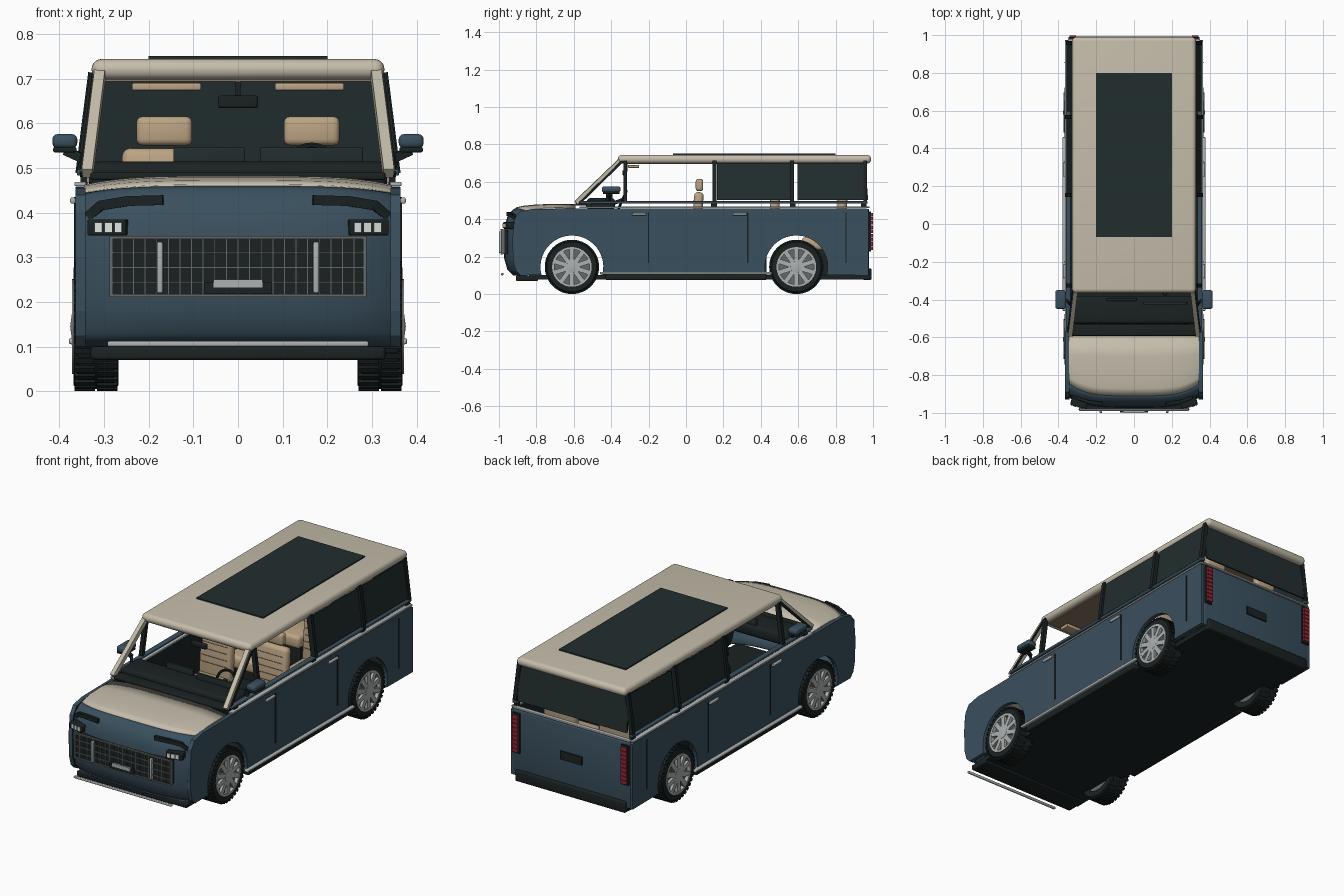
import bpy, bmesh, math
from mathutils import Vector, Matrix, Euler

if bpy.data.objects.get("Cube"):
    bpy.data.objects.remove(bpy.data.objects["Cube"], do_unlink=True)


def paint(name, r, g, b):
    m = bpy.data.materials.new(name)
    m.use_nodes = True
    m.diffuse_color = (r, g, b, 1)
    m.node_tree.nodes["Principled BSDF"].inputs["Base Color"].default_value = (r, g, b, 1)
    return m


BLUE = paint("slate blue paint", .042, .080, .112)
CREAM = paint("cream paint", .56, .51, .41)
BLACK = paint("black trim", .011, .016, .016)
GLASS = paint("dark glass", .016, .027, .028)
TAN = paint("tan leather", .50, .37, .23)
SILVER = paint("silver metal", .42, .44, .44)
GREY = paint("dark grey metal", .13, .14, .14)
RED = paint("red lamp", .30, .02, .035)
WHITE = paint("white lamp", .75, .77, .75)
LINING = paint("brown lining", .25, .18, .12)
SIDES = ((1, "left"), (-1, "right"))


def finish(name, bm, *mats, smooth=True):
    bmesh.ops.recalc_face_normals(bm, faces=bm.faces)
    me = bpy.data.meshes.new(name)
    bm.to_mesh(me)
    bm.free()
    ob = bpy.data.objects.new(name, me)
    bpy.context.collection.objects.link(ob)
    for m in mats:
        me.materials.append(m)
    if smooth:
        bpy.ops.object.select_all(action='DESELECT')
        ob.select_set(True)
        bpy.context.view_layer.objects.active = ob
        bpy.ops.object.shade_smooth_by_angle(angle=math.radians(35))
    return ob


def add_block(bm, loc, size, rot=(0, 0, 0)):
    mx = Matrix.LocRotScale(Vector(loc), Euler(rot), Vector(size))
    bmesh.ops.create_cube(bm, size=1, matrix=mx)


def box(name, mat, loc, size, bevel=0, rot=(0, 0, 0), seg=3):
    bm = bmesh.new()
    add_block(bm, (0, 0, 0), size)
    if bevel:
        bmesh.ops.bevel(bm, geom=bm.edges[:], offset=bevel, segments=seg, affect='EDGES', profile=.5)
    bm.transform(Matrix.LocRotScale(Vector(loc), Euler(rot), None))
    return finish(name, bm, mat, smooth=bevel > 0)


def strut(name, mat, points, w, d):
    """Square bar following a path of points."""
    bm = bmesh.new()
    for a, b in zip(points, points[1:]):
        a, b = Vector(a), Vector(b)
        q = (b - a).to_track_quat('Z', 'Y')
        bmesh.ops.create_cube(bm, size=1, matrix=Matrix.LocRotScale(
            (a + b) / 2, q, Vector((w, d, (b - a).length + w * .3))))
    return finish(name, bm, mat, smooth=False)


def lathe(name, mat, profile, centre, steps=40):
    """Spin a closed (x, radius) profile about the x axis."""
    bm = bmesh.new()
    vs = [bm.verts.new((x, 0, r)) for x, r in profile]
    es = [bm.edges.new((vs[i], vs[i - 1])) for i in range(len(vs))]
    bmesh.ops.spin(bm, geom=vs + es, cent=(0, 0, 0), axis=(1, 0, 0), angle=math.tau,
                   steps=steps, use_merge=True)
    bmesh.ops.remove_doubles(bm, verts=bm.verts, dist=1e-5)
    bm.transform(Matrix.Translation(centre))
    return finish(name, bm, mat)


def sheet(name, mat, profile, half):
    """Bowed panel across x; profile points are (y, z, sweep, crown)."""
    bm = bmesh.new()
    n = 28
    rows = []
    for y, z, sweep, crown in profile:
        row = []
        for i in range(n + 1):
            u = math.sin((i / n - .5) * math.pi)
            row.append(bm.verts.new((half * u, y + sweep * u ** 4, z - crown * u ** 4)))
        rows.append(row)
    for a, b in zip(rows, rows[1:]):
        for i in range(n):
            bm.faces.new((a[i], a[i + 1], b[i + 1], b[i]))
    ob = finish(name, bm, mat)
    mod = ob.modifiers.new("thickness", 'SOLIDIFY')
    mod.thickness = .012
    mod.offset = -1
    return ob


# Nose and hood
sheet("front_fascia", BLUE, [(-.925, .10, .05, 0), (-.955, .13, .06, 0), (-.972, .19, .06, 0),
      (-.975, .30, .06, 0), (-.968, .37, .06, 0), (-.953, .42, .06, .005),
      (-.925, .452, .065, .015), (-.90, .464, .065, .02)], .35)
sheet("hood", CREAM, [(-.91, .463, .065, .018), (-.87, .472, .06, .02), (-.80, .479, .04, .02),
      (-.70, .482, .01, .02), (-.59, .480, 0, .02)], .345)
box("chin", BLACK, (0, -.85, .085), (.66, .12, .03), .008)
box("chin_strip", SILVER, (0, -.982, .106), (.585, .014, .012), .004)

# Body sides with wheel arches
WHEELS = ((-.61, "front"), (.59, "rear"))
for s, side in SIDES:
    outline = [(.975, .10), (.975, .45), (.965, .457), (-.59, .457), (-.82, .455), (-.89, .44),
               (-.918, .40), (-.928, .30), (-.925, .18), (-.91, .125), (-.885, .10)]
    for wy, _ in WHEELS:
        for i in range(25):
            a = math.radians(195 - i * 210 / 24)
            outline.append((wy + .168 * math.cos(a), .145 + .168 * math.sin(a)))
    bm = bmesh.new()
    face = bm.faces.new([bm.verts.new((s * .342, y, z)) for y, z in outline])
    ext = bmesh.ops.extrude_face_region(bm, geom=[face])
    bmesh.ops.translate(bm, vec=(s * .022, 0, 0), verts=[v for v in ext["geom"] if isinstance(v, bmesh.types.BMVert)])
    ob = finish(side + "_body_side", bm, BLUE, BLACK, smooth=False)
    for p in ob.data.polygons:
        p.material_index = int(p.normal.x * s < -.9)
    # Door seams, handles, belt rails and steps
    for i, (y, z, h) in enumerate(((-.20, .30, .27), (.33, .30, .27), (.855, .30, .27))):
        box(f"{side}_door_seam_{i}", BLACK, (s * .365, y, z), (.004, .006, h))
    for i, y in enumerate((-.25, .288)):
        box(f"{side}_door_handle_{i}", SILVER, (s * .37, y, .427), (.012, .075, .014), .004)
    box(side + "_lower_belt_rail", SILVER, (s * .353, .20, .464), (.026, 1.54, .010), .003)
    box(side + "_upper_belt_rail", BLUE, (s * .348, .20, .490), (.026, 1.54, .014), .004)
    for y in (-.52, .15, .57, .95):
        box(side + "_rail_post", BLACK, (s * .345, y, .475), (.015, .03, .03))
    box(side + "_step", SILVER, (s * .368, 0, .112), (.022, .92, .014), .005)
    box(side + "_sill", BLACK, (s * .345, 0, .090), (.04, .86, .03), .006)

    # Pillars and side glass
    strut(side + "_windscreen_pillar", CREAM, [(s * .337, -.585, .49), (s * .308, -.345, .72)], .024, .024)
    strut(side + "_windscreen_seal", BLACK, [(s * .350, -.57, .485), (s * .322, -.335, .715)], .008, .012)
    for y, w in ((-.325, .022), (.153, .028), (.567, .028), (.958, .022)):
        strut(side + "_window_post", BLACK, [(s * .350, y, .49), (s * .322, y, .71)], .02, w)
    for y, w in ((.36, .39), (.773, .355)):
        box(side + "_window", GLASS, (s * .336, y, .602), (.008, w, .20), 0, (0, -s * .124, 0))

    # Door mirror
    strut(side + "_mirror_arm", BLACK, [(s * .342, -.42, .50), (s * .35, -.41, .522), (s * .385, -.40, .538)], .014, .02)
    box(side + "_mirror_base", BLACK, (s * .388, -.40, .541), (.052, .09, .012), .004)
    box(side + "_mirror_head", BLUE, (s * .388, -.40, .560), (.056, .10, .032), .012)

    # Headlamp and brow
    box(side + "_headlamp", BLACK, (s * .290, -.944, .367), (.088, .05, .036), .004, (0, 0, s * .22))
    for i in range(3):
        box(f"{side}_headlamp_cell_{i}", WHITE, (s * (.268 + i * .022), -.974 + i * .005, .367),
            (.017, .008, .022), 0, (0, 0, s * .22))
    strut(side + "_brow", BLACK, [(s * .17, -.952, .428), (s * .245, -.940, .426),
          (s * .305, -.920, .416), (s * .332, -.905, .392)], .016, .022)

    # Tail lamp
    box(side + "_tail_lamp_frame", BLACK, (s * .325, .982, .335), (.042, .014, .215))
    for i in range(9):
        box(f"{side}_tail_lamp_{i}", RED, (s * .325, .991, .245 + i * .0225), (.034, .016, .019))

# Wheels
for wy, end in WHEELS:
    for s, side in SIDES:
        c = (s * .318, wy, .145)
        tag = f"{end}_{side}_"
        lathe(tag + "tyre", BLACK, [(-.05, .10), (-.05, .132), (-.04, .140), (.04, .140),
              (.05, .132), (.05, .10)], c)
        bm = bmesh.new()
        for i in range(36):
            a = i * math.tau / 36
            for k in (-1, 1):
                b = a + k * math.tau / 144
                add_block(bm, (c[0] + k * .025, wy + .1405 * math.sin(b), .145 + .1405 * math.cos(b)),
                          (.046, .014, .009), (-b, 0, 0))
        finish(tag + "tread", bm, BLACK, smooth=False)
        lathe(tag + "rim", SILVER, [(s * .02, .094), (s * .02, .106), (s * .054, .106), (s * .054, .094)], c)
        lathe(tag + "rim_back", GREY, [(-s * .04, 0), (-s * .04, .10), (s * .035, .10), (s * .035, 0)], c)
        lathe(tag + "hub", SILVER, [(s * .03, 0), (s * .03, .034), (s * .054, .030), (s * .058, 0)], c, 20)
        bm = bmesh.new()
        for i in range(10):
            a = i * math.tau / 10
            add_block(bm, (c[0] + s * .046, wy + .064 * math.sin(a), .145 + .064 * math.cos(a)),
                      (.014, .025, .07), (-a, 0, 0))
        finish(tag + "spokes", bm, SILVER, smooth=False)

# Grille with guard bars and plate
box("grille_back", BLACK, (0, -.968, .279), (.57, .03, .128))
for z in (.214, .344):
    box("grille_frame_rail", GREY, (0, -.985, z), (.575, .012, .007))
for x in (-.284, .284):
    box("grille_frame_end", GREY, (x, -.98, .279), (.007, .02, .132))
for z in (.243, .277, .311):
    box("grille_slat", GREY, (0, -.985, z), (.56, .006, .004))
for i in range(21):
    box(f"grille_rib_{i}", GREY, (-.26 + i * .026, -.984, .279), (.002, .004, .126))
for x in (-.175, .175):
    box("guard_post", SILVER, (x, -.992, .277), (.013, .016, .115), .004)
box("plate_holder", BLACK, (0, -.990, .232), (.15, .014, .026))
box("front_plate", SILVER, (0, -.995, .241), (.11, .01, .018))

# Floor and tail
box("floor", BLACK, (0, .06, .09), (.66, 1.80, .024))
box("tailgate", BLUE, (0, .965, .278), (.70, .028, .356), .006)
box("tailgate_rail", SILVER, (0, .968, .464), (.70, .024, .010), .003)
box("tailgate_plate", BLACK, (0, .982, .285), (.13, .008, .045))
box("rear_bumper", BLACK, (0, .968, .106), (.66, .05, .06), .008)
box("rear_window", GLASS, (0, .962, .602), (.655, .008, .20), 0, (.08, 0, 0))

# Roof
box("roof", CREAM, (0, .3125, .721), (.656, 1.355, .046), .022, seg=5)
box("roof_lining", LINING, (0, .3125, .697), (.60, 1.28, .006))
box("roof_glass", GLASS, (0, .365, .746), (.40, .87, .009))
for x in (-.16, .16):
    box("sun_visor", TAN, (x, -.28, .682), (.155, .06, .016), .004)
box("cabin_mirror", BLACK, (0, -.33, .648), (.09, .02, .028), .006)
box("cabin_mirror_stem", BLACK, (0, -.32, .68), (.012, .012, .05))

# Dashboard and steering wheel
box("cowl", BLACK, (0, -.562, .482), (.66, .06, .018), .005)
box("dashboard", BLACK, (0, -.455, .482), (.67, .15, .064), .02)
box("centre_screen", GLASS, (-.065, -.40, .525), (.16, .014, .042), .003)
box("driver_display", GLASS, (.165, -.42, .525), (.23, .014, .042), .003)
box("centre_console", BLACK, (0, -.12, .21), (.10, .40, .20), .015)
bpy.ops.mesh.primitive_torus_add(major_radius=.052, minor_radius=.007, major_segments=28,
                                 minor_segments=8, location=(.165, -.34, .503), rotation=(1.15, 0, 0))
bpy.context.object.name = "steering_wheel"
bpy.context.object.data.materials.append(BLACK)
strut("steering_column", BLACK, [(.165, -.34, .503), (.165, -.42, .475)], .02, .02)

# Three rows of seats
for row, y in (("front", .06), ("middle", .47), ("back", .83)):
    for s, side in SIDES:
        x = s * .165
        tag = f"{row}_{side}_seat_"
        box(tag + "cushion", TAN, (x, y - .11, .27), (.19, .20, .07), .02)
        box(tag + "base", BLACK, (x, y - .10, .17), (.14, .12, .14))
        box(tag + "back", TAN, (x, y, .41), (.19, .05, .27), .02, (-.08, 0, 0))
        box(tag + "headrest", TAN, (x, y + .012, .583), (.125, .04, .065), .014)
        for i in range(5):
            box(f"{tag}stitch_{i}", LINING, (x, y - .029 + i * .003, .36 + i * .035), (.15, .006, .003))
